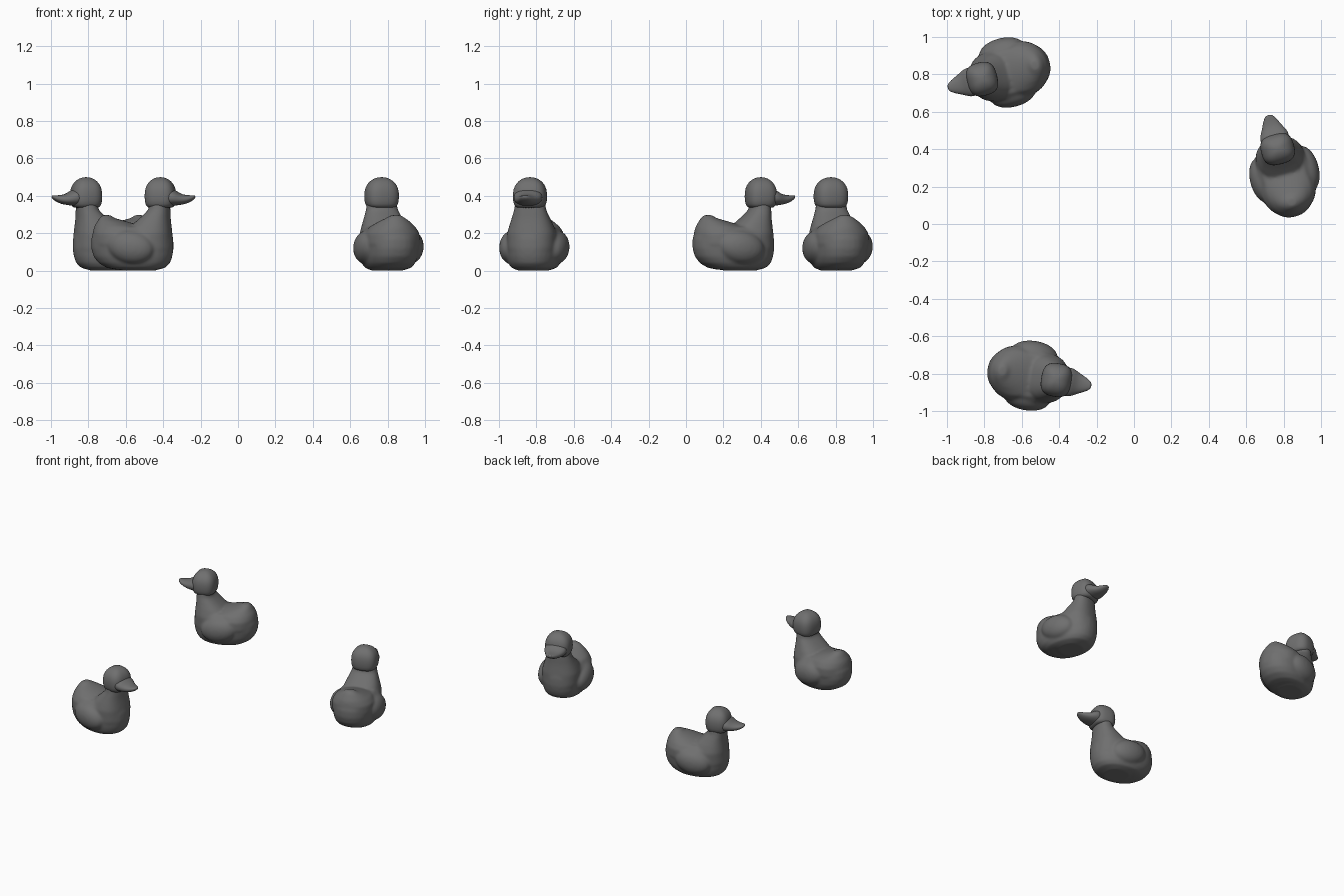
import bpy, bmesh, math
from mathutils import Vector, Matrix

if "Cube" in bpy.data.objects:
    bpy.data.objects.remove(bpy.data.objects["Cube"])

N = 32

# Dark grey finish
grey = bpy.data.materials.new("dark_grey")
grey.diffuse_color = (.16, .16, .16, 1)
grey.use_nodes = True
grey.node_tree.nodes["Principled BSDF"].inputs["Base Color"].default_value = grey.diffuse_color

def loft(bm, rings, power=2.4):
    """Skin closed superellipse rings given as (centre, axis_a, axis_b), capped at both ends."""
    loops = []
    for c, a, b in rings:
        loop = []
        for i in range(N):
            t = 2 * math.pi * i / N
            ca, sa = math.cos(t), math.sin(t)
            p = (Vector(c) + Vector(a) * math.copysign(abs(ca) ** (2 / power), ca)
                 + Vector(b) * math.copysign(abs(sa) ** (2 / power), sa))
            loop.append(bm.verts.new(p))
        loops.append(loop)
    for l0, l1 in zip(loops, loops[1:]):
        for i in range(N):
            j = (i + 1) % N
            bm.faces.new((l0[i], l0[j], l1[j], l1[i]))
    bm.faces.new(loops[0])
    bm.faces.new(loops[-1])

def stack(rows):
    """Horizontal rings from (z, back, front, half_width)."""
    return [(((b + f) / 2, 0, z), ((f - b) / 2, 0, 0), (0, w, 0)) for z, b, f, w in rows]

def finish(bm, name):
    bmesh.ops.recalc_face_normals(bm, faces=bm.faces)
    me = bpy.data.meshes.new(name)
    bm.to_mesh(me)
    bm.free()
    me.materials.append(grey)
    for p in me.polygons:
        p.use_smooth = True
    return me

# Body: hull, neck, tail and wings, merged by remeshing (origin below the head, facing +x)
bm = bmesh.new()
loft(bm, stack([(.006, -.24, -.01, .095), (.016, -.29, .025, .12), (.04, -.332, .05, .136),
                (.075, -.36, .063, .146), (.12, -.373, .07, .15), (.17, -.373, .068, .148),
                (.21, -.36, .06, .138), (.235, -.33, .03, .11)]), 2.25)
loft(bm, stack([(.0, -.20, -.03, .08), (.012, -.24, .0, .105), (.05, -.25, .045, .125),
                (.12, -.25, .066, .136), (.20, -.19, .062, .132), (.25, -.145, .056, .115),
                (.28, -.11, .053, .103), (.31, -.078, .052, .092), (.33, -.06, .051, .085),
                (.36, -.06, .05, .082)]))
loft(bm, stack([(.14, -.365, -.10, .145), (.20, -.366, -.08, .145), (.235, -.358, -.09, .122),
                (.262, -.342, -.18, .085), (.282, -.33, -.25, .052), (.297, -.315, -.27, .025)]), 2.0)
for s in (1, -1):
    m = (Matrix.Translation((-.14, s * .122, .125)) @ Matrix.Rotation(math.radians(10), 4, 'Y')
         @ Matrix.Diagonal((.125, .066, .088, 1)))
    bmesh.ops.create_uvsphere(bm, u_segments=24, v_segments=16, radius=1, matrix=m)
body = finish(bm, "body")

# Head: squarish dome
bm = bmesh.new()
loft(bm, stack([(.334, -.055, .055, .06), (.342, -.074, .074, .08), (.37, -.082, .083, .09),
                (.42, -.083, .084, .091), (.455, -.074, .074, .081), (.48, -.055, .055, .06),
                (.494, -.033, .033, .036), (.5, -.012, .012, .013)]), 2.8)
head = finish(bm, "head")

# Beak: deep at the base, tapering to a flat, slightly raised tip
bm = bmesh.new()
loft(bm, [((u, 0, z), (0, w, 0), (0, 0, h)) for u, z, w, h in
          [(.02, .392, .075, .05), (.07, .392, .08, .046), (.095, .385, .07, .035),
           (.12, .380, .055, .027), (.15, .382, .042, .021), (.175, .389, .028, .014),
           (.19, .396, .013, .006)]], 2.2)
beak = finish(bm, "beak")

# Three ducks: head position and heading
for k, (x, y, deg) in enumerate([(-.812, .775, 194.5), (.768, .40, 105), (-.415, -.834, -9.5)], 1):
    for me in (body, head, beak):
        ob = bpy.data.objects.new(f"duck_{k}_{me.name}", me)
        ob.location = (x, y, 0)
        ob.rotation_euler.z = math.radians(deg)
        bpy.context.collection.objects.link(ob)
        if me is body:
            r = ob.modifiers.new("merge", 'REMESH')
            r.mode = 'VOXEL'
            r.voxel_size = .008
            r.use_smooth_shade = True
            sm = ob.modifiers.new("soften", 'SMOOTH')
            sm.factor = .5
            sm.iterations = 14
        else:
            ob.modifiers.new("round", 'SUBSURF').levels = 1
